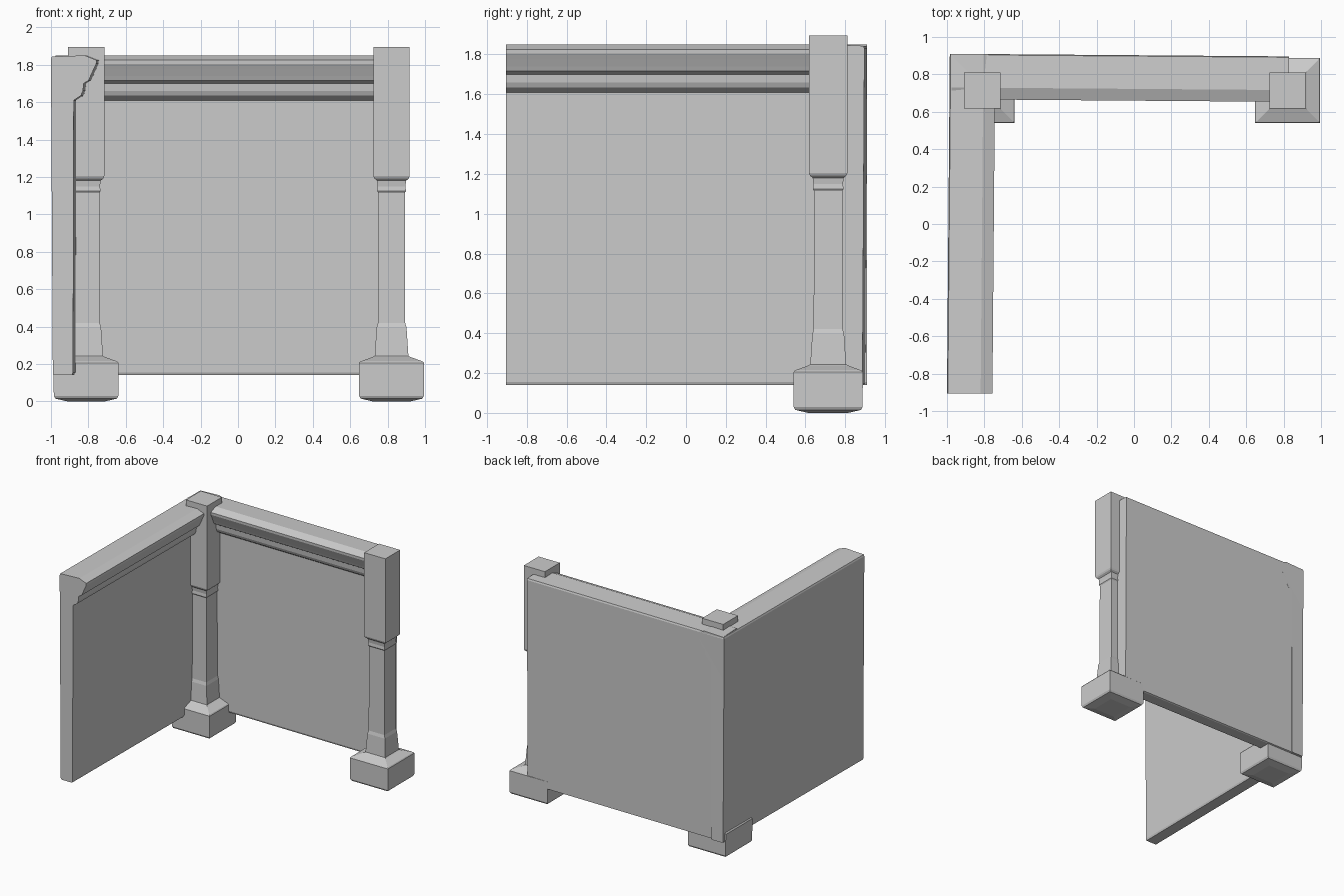
import bpy, bmesh

if "Cube" in bpy.data.objects:
    bpy.data.objects.remove(bpy.data.objects["Cube"])

# Wall section: (distance in from the outer face, height)
SECTION = [(0.010, 0.145), (0.020, 0.140), (0.112, 0.140), (0.118, 0.155),
           (0.122, 1.610), (0.160, 1.635), (0.171, 1.660), (0.175, 1.700),
           (0.202, 1.716), (0.212, 1.740), (0.228, 1.775), (0.242, 1.805),
           (0.243, 1.825), (0.180, 1.850), (0.005, 1.843), (0.000, 1.830)]

# Square post outline: (half width, height)
POST = [(0.100, 0.000), (0.165, 0.015), (0.173, 0.030), (0.174, 0.205),
        (0.168, 0.213), (0.100, 0.238), (0.090, 0.244), (0.080, 0.395),
        (0.073, 0.420), (0.071, 1.115), (0.077, 1.125), (0.074, 1.150),
        (0.078, 1.180), (0.092, 1.192), (0.097, 1.205), (0.097, 1.895)]


def loft(name, rings):
    """Skin a list of equal-sized point rings and cap both ends."""
    bm = bmesh.new()
    loops = [[bm.verts.new(p) for p in ring] for ring in rings]
    n = len(loops[0])
    for a, b in zip(loops, loops[1:]):
        for i in range(n):
            j = (i + 1) % n
            bm.faces.new((a[i], a[j], b[j], b[i]))
    bm.faces.new(loops[0])
    bm.faces.new(loops[-1])
    bmesh.ops.recalc_face_normals(bm, faces=bm.faces)
    mesh = bpy.data.meshes.new(name)
    bm.to_mesh(mesh)
    bm.free()
    obj = bpy.data.objects.new(name, mesh)
    bpy.context.collection.objects.link(obj)
    return obj


def post(name, cx, cy):
    corners = [(-1, -1), (1, -1), (1, 1), (-1, 1)]
    return loft(name, [[(cx + sx * h, cy + sy * h, z) for sx, sy in corners]
                       for h, z in POST])


# Walls with moulded cornice, each very slightly out of square
loft("left_wall", [[(x0 + d, y, z) for d, z in SECTION]
                   for x0, y in ((-1.0, -0.905), (-0.985, 0.908))])
loft("back_wall", [[(x, y0 - d, z) for d, z in SECTION]
                   for x, y0 in ((-0.975, 0.910), (0.83, 0.896))])

# Corner post and end post
post("corner_post", -0.812, 0.714)
post("end_post", 0.821, 0.714)
